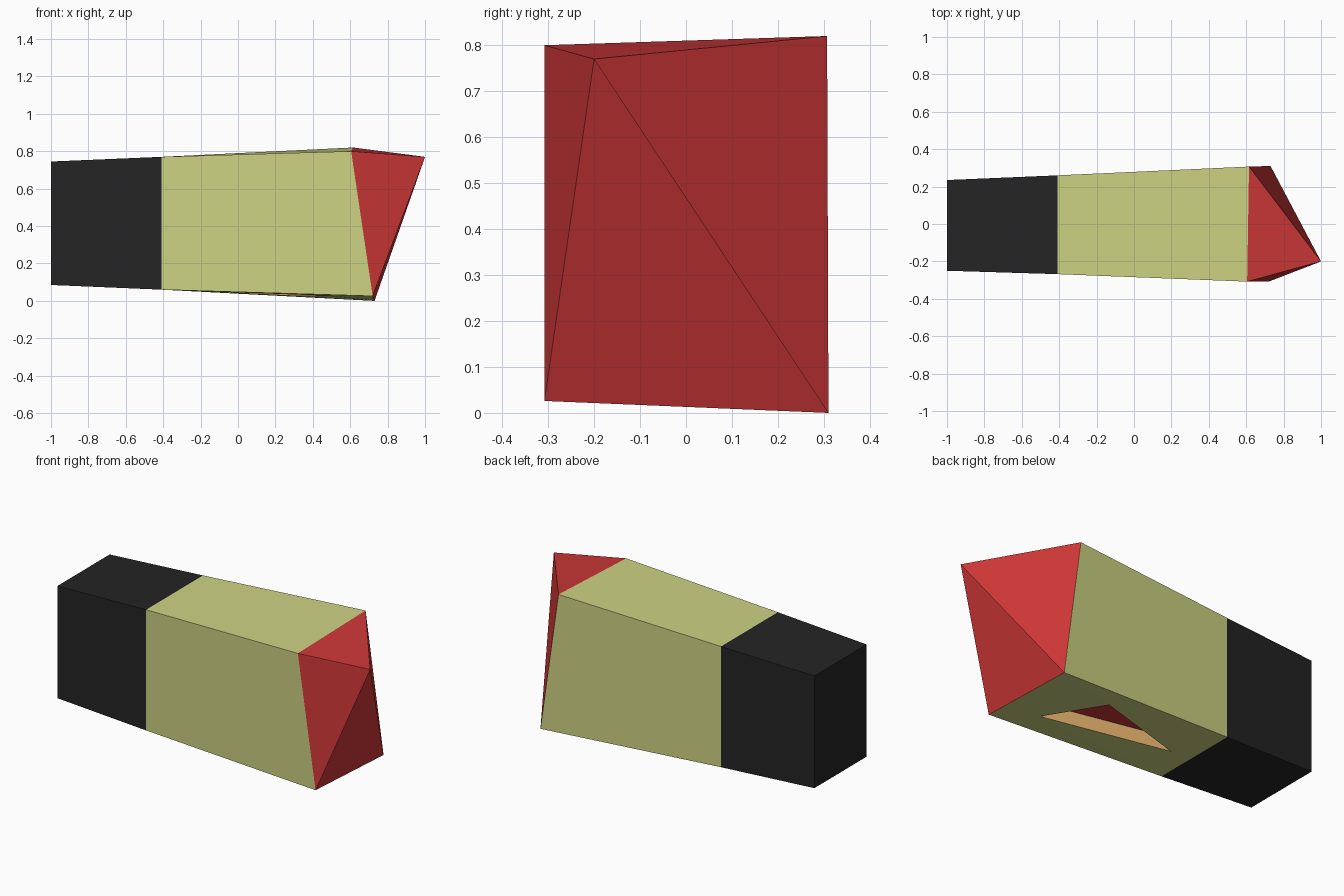
import bpy, bmesh
from mathutils import Vector

if "Cube" in bpy.data.objects:
    bpy.data.objects.remove(bpy.data.objects["Cube"])


def material(name, r, g, b):
    """Flat material from an sRGB colour (0-255)."""
    m = bpy.data.materials.new(name)
    m.diffuse_color = [((c / 255 + 0.055) / 1.055) ** 2.4 for c in (r, g, b)] + [1]
    m.use_nodes = True
    m.node_tree.nodes["Principled BSDF"].inputs["Base Color"].default_value = m.diffuse_color
    return m


BLACK = material("black", 36, 36, 36)
OLIVE = material("pale olive", 206, 211, 131)
RED = material("red", 205, 54, 55)
TAN = material("tan", 226, 177, 108)


def ring(points, bm):
    return [bm.verts.new(p) for p in points]


def tube(bm, a, b):
    """Quads joining two rings of equal length."""
    n = len(a)
    return [bm.faces.new((a[i], a[(i + 1) % n], b[(i + 1) % n], b[i])) for i in range(n)]


def finish(name, bm, *mats):
    bmesh.ops.recalc_face_normals(bm, faces=bm.faces)
    me = bpy.data.meshes.new(name)
    bm.to_mesh(me)
    bm.free()
    for m in mats:
        me.materials.append(m)
    bpy.context.collection.objects.link(bpy.data.objects.new(name, me))


# Cross-sections: bottom front, bottom back, top back, top front
REAR = [(-1, -0.25, 0.085), (-1, 0.235, 0.085), (-1, 0.235, 0.745), (-1, -0.25, 0.745)]
JOIN = [(-0.41, -0.268, 0.06), (-0.41, 0.26, 0.06), (-0.41, 0.26, 0.77), (-0.41, -0.268, 0.77)]
END = [(0.72, -0.308, 0.026), (0.73, 0.31, 0.0), (0.615, 0.307, 0.82), (0.605, -0.308, 0.80)]
APEX = (1.0, -0.2, 0.77)

# Black rear block
bm = bmesh.new()
a, b = ring(REAR, bm), ring(JOIN, bm)
tube(bm, a, b)
bm.faces.new(a)
finish("rear_block", bm, BLACK)

# Olive body with a triangular recess in its underside
bm = bmesh.new()
a, b = ring(JOIN, bm), ring(END, bm)
sides = tube(bm, a, b)
bottom_edges = list(sides[0].edges)
bmesh.ops.delete(bm, geom=[sides[0]], context='FACES_ONLY')


def underside(x, y):
    t = (x + 0.41) / 1.14
    return Vector((x, y, 0.06 - t * (0.0475 + 0.04 * y)))


rim_pts = [underside(x, y) for x, y in ((0.505, -0.154), (0.309, 0.168), (-0.277, -0.032))]
rim = ring(rim_pts, bm)
floor = ring([p + Vector((0, 0, 0.08)) for p in rim_pts], bm)
rim_edges = [bm.edges.new((rim[i], rim[(i + 1) % 3])) for i in range(3)]
bmesh.ops.triangle_fill(bm, use_beauty=True, use_dissolve=False,
                        edges=bottom_edges + rim_edges, normal=(0, 0, -1))
for f in list(bm.faces):  # keep the recess mouth open
    if set(f.verts) == set(rim):
        bm.faces.remove(f)
for f in tube(bm, rim, floor):
    f.material_index = 1
bm.faces.new(floor).material_index = 2
finish("body", bm, OLIVE, TAN, RED)

# Red off-centre pyramid tip
bm = bmesh.new()
a = ring(END, bm)
tip = bm.verts.new(APEX)
for i in range(4):
    bm.faces.new((a[i], a[(i + 1) % 4], tip))
finish("tip", bm, RED)
